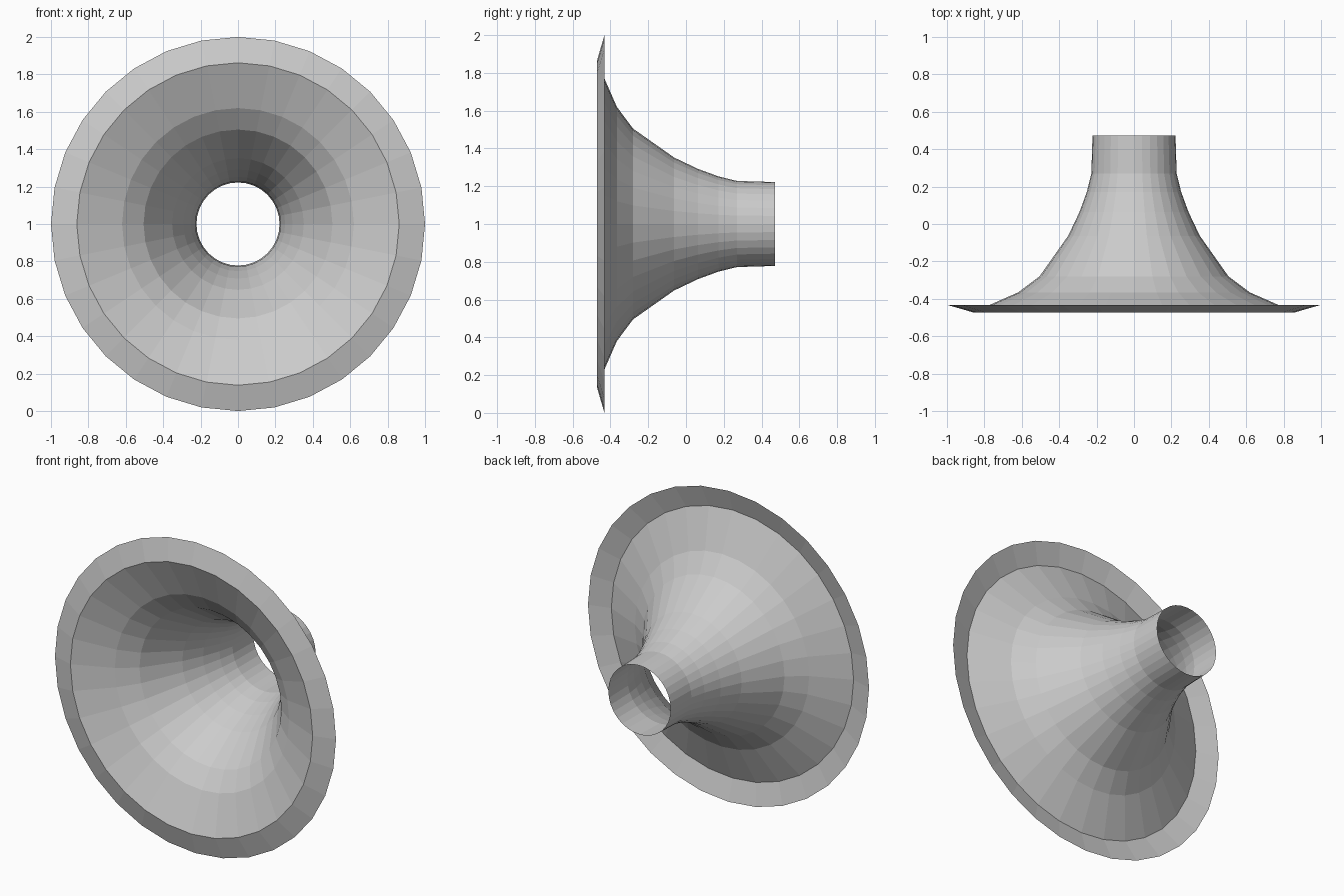
import bpy, bmesh
from math import sin, cos, pi

if "Cube" in bpy.data.objects:
    bpy.data.objects.remove(bpy.data.objects["Cube"])

SIDES = 32

# Profile of the flared horn, front rim to rear throat: (radius, y)
PROFILE = [(1.0, -0.432), (0.862, -0.472), (0.62, -0.366), (0.505, -0.28),
           (0.352, -0.063), (0.292, 0.063), (0.252, 0.172), (0.228, 0.27),
           (0.222, 0.472)]


def lathe(name, profile, sides, height):
    """Revolve an open profile around a horizontal axis along y."""
    bm = bmesh.new()
    rings = [[bm.verts.new((r * sin(2 * pi * i / sides), y,
                            height + r * cos(2 * pi * i / sides)))
              for i in range(sides)] for r, y in profile]
    for a, b in zip(rings, rings[1:]):
        for i in range(sides):
            j = (i + 1) % sides
            bm.faces.new((a[i], a[j], b[j], b[i]))
    bmesh.ops.recalc_face_normals(bm, faces=bm.faces)
    mesh = bpy.data.meshes.new(name)
    bm.to_mesh(mesh)
    bm.free()
    obj = bpy.data.objects.new(name, mesh)
    bpy.context.collection.objects.link(obj)
    return obj


# Thin open horn bell with folded-back rim and short throat tube
lathe("horn_bell", PROFILE, SIDES, 1.0)
